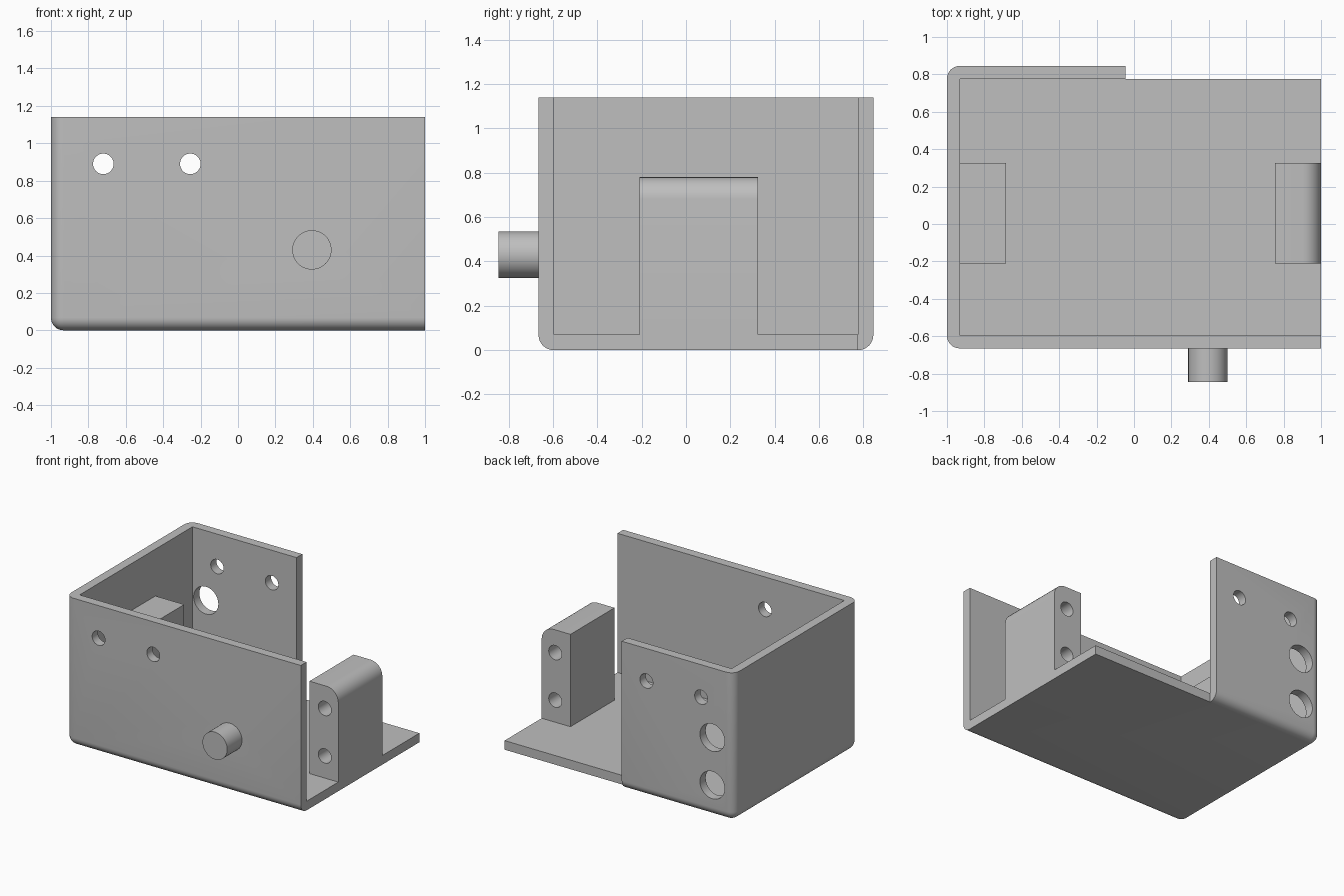
import bpy
import bmesh
import math
from mathutils import Matrix, Vector

if "Cube" in bpy.data.objects:
    bpy.data.objects.remove(bpy.data.objects["Cube"])

grey = bpy.data.materials.new("plain grey")
grey.use_nodes = True
colour = (0.52, 0.52, 0.52, 1)
grey.diffuse_color = colour
grey.node_tree.nodes["Principled BSDF"].inputs["Base Color"].default_value = colour


def finish(name, bm):
    bmesh.ops.recalc_face_normals(bm, faces=bm.faces)
    mesh = bpy.data.meshes.new(name)
    bm.to_mesh(mesh)
    bm.free()
    mesh.materials.append(grey)
    obj = bpy.data.objects.new(name, mesh)
    bpy.context.collection.objects.link(obj)
    return obj


def box(name, low, high, radius=0, rounded=None):
    """Box between two corners; rounded(midpoint) picks the edges to round."""
    low, high = Vector(low), Vector(high)
    bm = bmesh.new()
    bmesh.ops.create_cube(bm, size=1)
    for v in bm.verts:
        v.co = Vector([high[i] if v.co[i] > 0 else low[i] for i in range(3)])
    if rounded:
        edges = [e for e in bm.edges if rounded((e.verts[0].co + e.verts[1].co) / 2)]
        bmesh.ops.bevel(bm, geom=edges, offset=radius, segments=8,
                        profile=0.5, affect='EDGES')
    return finish(name, bm)


def rod(name, x, z, radius, y0, y1):
    """Cylinder running front to back."""
    bm = bmesh.new()
    place = Matrix.Translation((x, (y0 + y1) / 2, z)) @ Matrix.Rotation(math.pi / 2, 4, 'X')
    bmesh.ops.create_cone(bm, cap_ends=True, segments=48, radius1=radius,
                          radius2=radius, depth=y1 - y0, matrix=place)
    return finish(name, bm)


def combine(target, tool, operation):
    mod = target.modifiers.new(operation.lower(), 'BOOLEAN')
    mod.operation = operation
    mod.solver = 'EXACT'
    mod.object = tool
    bpy.context.view_layer.objects.active = target
    bpy.ops.object.modifier_apply(modifier=mod.name)
    bpy.data.objects.remove(tool)


LEFT, RIGHT, FRONT, BACK, TOP = -1, 1, -0.665, 0.845, 1.14
WALL = 0.07
INNER_BACK = BACK - WALL


# Housing: rounded around the closed end and along the bottom
def outer_edge(m):
    closed_end = m.x < LEFT + 0.01 and m.z < TOP - 0.01
    bottom_side = m.z < 0.01 and abs(m.x) < 0.01
    return closed_end or bottom_side


housing = box("bracket_housing", (LEFT, FRONT, 0), (RIGHT, BACK, TOP), 0.068, outer_edge)
combine(housing, box("cavity_cutter", (LEFT + WALL, FRONT + WALL, WALL),
                     (2, INNER_BACK, 2)), 'DIFFERENCE')
combine(housing, box("back_opening_cutter", (-0.045, INNER_BACK, -1), (2, 2, 2)), 'DIFFERENCE')

# Mounting blocks at both ends, the open-end one rounded on its outer top edge
block_y = (-0.21, 0.325)
block_top = 0.78
left_block = box("left_block", (-0.96, block_y[0], 0.04), (-0.685, block_y[1], block_top))
right_block = box("right_block", (0.755, block_y[0], 0.04), (RIGHT, block_y[1], block_top),
                  0.1, lambda m: m.x > 0.99 and m.z > 0.77)
for block in (left_block, right_block):
    combine(housing, block, 'UNION')

# Peg on the front wall
combine(housing, rod("front_peg", 0.395, 0.43, 0.105, -0.845, FRONT + 0.03), 'UNION')

# Screw holes through the front and back walls
for x in (-0.72, -0.255):
    combine(housing, rod("wall_hole", x, 0.89, 0.055, -1, 1), 'DIFFERENCE')

# Screw holes through the blocks, with wide access holes in the back wall
for z in (0.24, 0.605):
    for x in (-0.815, 0.885):
        combine(housing, rod("block_hole", x, z, 0.055, -0.4, 0.5), 'DIFFERENCE')
    combine(housing, rod("access_hole", -0.815, z, 0.105, 0.7, 1), 'DIFFERENCE')

# Smooth the round surfaces, keep the corners crisp
bpy.ops.object.select_all(action='DESELECT')
housing.select_set(True)
bpy.context.view_layer.objects.active = housing
bpy.ops.object.shade_smooth_by_angle(angle=math.radians(30))
